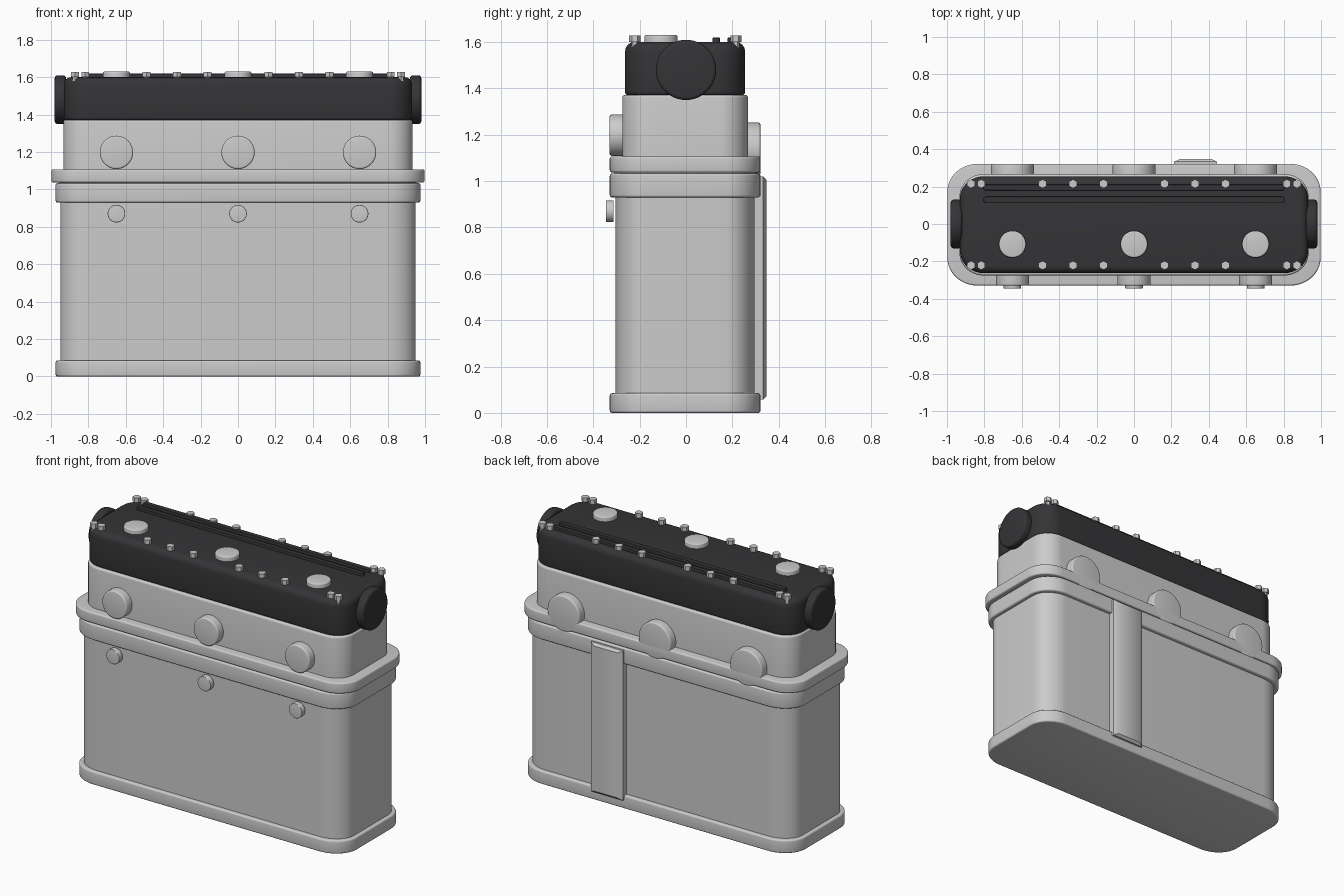
import bpy, bmesh
from math import sin, cos, pi
from mathutils import Matrix, Vector

if "Cube" in bpy.data.objects:
    bpy.data.objects.remove(bpy.data.objects["Cube"])

dark = bpy.data.materials.new("dark_coating")
dark.diffuse_color = (0.035, 0.035, 0.038, 1)
dark.use_nodes = True
dark.node_tree.nodes["Principled BSDF"].inputs["Base Color"].default_value = dark.diffuse_color

FRONT = Matrix.Rotation(pi / 2, 4, 'X')    # local +z points to -y
BACK = Matrix.Rotation(-pi / 2, 4, 'X')
RIGHT = Matrix.Rotation(pi / 2, 4, 'Y')
LEFT = Matrix.Rotation(-pi / 2, 4, 'Y')
UP = Matrix.Identity(4)


def finish(name, bm, matrix=UP, mat=None):
    bmesh.ops.remove_doubles(bm, verts=bm.verts, dist=1e-5)
    bmesh.ops.recalc_face_normals(bm, faces=bm.faces)
    bm.transform(matrix)
    me = bpy.data.meshes.new(name)
    bm.to_mesh(me)
    bm.free()
    ob = bpy.data.objects.new(name, me)
    bpy.context.collection.objects.link(ob)
    if mat:
        me.materials.append(mat)
    return ob


def loft(bm, rings):
    """Skin a stack of point rings and cap both ends."""
    vs = [[bm.verts.new(p) for p in r] for r in rings]
    n = len(vs[0])
    for a, b in zip(vs, vs[1:]):
        for i in range(n):
            j = (i + 1) % n
            bm.faces.new((a[i], a[j], b[j], b[i]))
    bm.faces.new(vs[0][::-1])
    bm.faces.new(vs[-1])


def outline(hx, hy, rx, ry, z, seg):
    pts = []
    for k, (sx, sy) in enumerate(((1, 1), (-1, 1), (-1, -1), (1, -1))):
        for i in range(seg + 1):
            a = (k + i / seg) * pi / 2
            pts.append((sx * (hx - rx) + rx * cos(a), sy * (hy - ry) + ry * sin(a), z))
    return pts


def slab(name, size, z, r, bev, at=(0, 0, 0), rot=UP, mat=None, seg=12):
    """Rounded slab with half sizes, z range, corner radii, bottom/top edge rounding."""
    prof = []
    for end, zz, b in ((0, z[0], bev[0]), (1, z[1], bev[1])):
        for i in range(5 if b else 1):
            a = (i / 4 if end else 1 - i / 4) * pi / 2
            if not b:
                prof.append((0, zz))
            else:
                dz = b * (1 - sin(a))
                prof.append((b * (1 - cos(a)), zz - dz if end else zz + dz))
    bm = bmesh.new()
    loft(bm, [outline(size[0] - d, size[1] - d, r[0] - d, r[1] - d, zz, seg) for d, zz in prof])
    return finish(name, bm, Matrix.Translation(Vector(at)) @ rot, mat)


def disc(name, at, r, depth, bev, rot, mat=None):
    return slab(name, (r, r), (0, depth), (r, r), bev, at, rot, mat)


def hexagon(bm, x, y, z0, z1, r):
    loft(bm, [[(x + r * sin(i * pi / 3), y + r * cos(i * pi / 3), z) for i in range(6)]
              for z in (z0, z1)])


# Stacked housing
CY = -0.004
slab("base_flange", (0.975, 0.325), (0, 0.085), (0.17, 0.15), (0.01, 0.01), (0, CY, 0))
slab("lower_case", (0.95, 0.30), (0.07, 0.95), (0.16, 0.125), (0, 0), (0, CY, 0))
slab("case_top_flange", (0.975, 0.325), (0.93, 1.033), (0.17, 0.15), (0.01, 0.01), (0, CY, 0))
slab("gasket", (0.955, 0.305), (1.02, 1.05), (0.15, 0.13), (0, 0), (0, CY, 0))
slab("deck_flange", (0.998, 0.325), (1.037, 1.107), (0.16, 0.15), (0.01, 0.01), (0, CY, 0))
slab("upper_case", (0.933, 0.271), (1.09, 1.372), (0.13, 0.12), (0, 0.012), (0, CY, 0))
slab("top_cover", (0.931, 0.259), (1.37, 1.6), (0.13, 0.12), (0.015, 0.04), (0, CY, 0), UP, dark)

# Bosses, studs and filler caps, three of each
for i, x in enumerate((-0.65, 0, 0.65)):
    disc(f"front_boss_{i}", (x, -0.26, 1.198), 0.089, 0.07, (0, 0.01), FRONT)
    disc(f"back_boss_{i}", (x, 0.25, 1.138), 0.115, 0.071, (0, 0.01), BACK)
    disc(f"front_stud_{i}", (x, -0.313, 0.87), 0.047, 0.033, (0, 0.004), FRONT)
    disc(f"top_cap_{i}", (x, -0.108, 1.58), 0.072, 0.05, (0, 0.008), UP)

# End discs
disc("right_end_disc", (0.92, 0, 1.48), 0.13, 0.06, (0.015, 0.015), RIGHT, dark)
disc("left_end_disc", (-0.92, 0, 1.48), 0.13, 0.06, (0.015, 0.015), LEFT, dark)

# Ribs along the cover
for name, y in (("inner_rib", 0.13), ("outer_rib", 0.195)):
    slab(name, (0.805, 0.016), (1.585, 1.619), (0.015, 0.015), (0, 0.004), (0, y, 0), UP, dark, 4)

# Cover bolts: hex heads on short shanks
bm = bmesh.new()
for y in (-0.221, 0.215):
    for x in (0.163, 0.326, 0.489, 0.817, 0.871):
        for s in (-1, 1):
            hexagon(bm, s * x, y, 1.6, 1.628, 0.024)
            hexagon(bm, s * x, y, 1.54, 1.605, 0.015)
finish("cover_bolts", bm)

# Vertical channel on the back, with sloped sides and ends
bm = bmesh.new()
rings = []
for y, d in ((0.28, 0), (0.333, 0), (0.347, 0.03)):
    e = d / 2
    rings.append([(0.215 + d, y, 0.057 + e), (0.444 - d, y, 0.057 + e),
                  (0.444 - d, y, 1.02 - e), (0.215 + d, y, 1.02 - e)])
loft(bm, rings)
finish("back_channel", bm)

# Smooth rounded faces, keep hard edges
bpy.ops.object.select_all(action='SELECT')
bpy.context.view_layer.objects.active = bpy.context.selected_objects[0]
bpy.ops.object.shade_smooth_by_angle()
